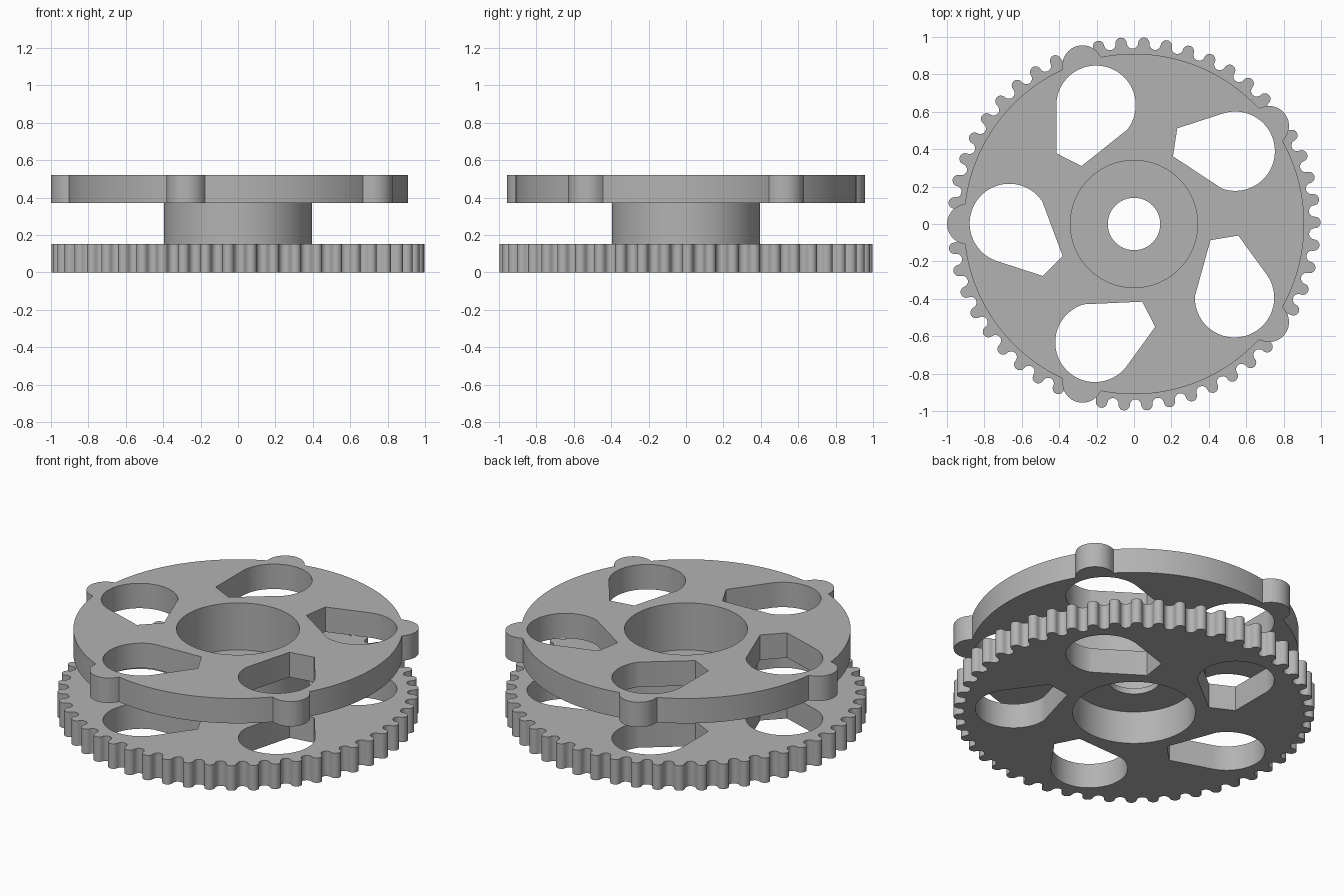
import bpy, bmesh, math
from math import sin, cos, pi, radians, sqrt
from mathutils import Vector

if "Cube" in bpy.data.objects:
    bpy.data.objects.remove(bpy.data.objects["Cube"])

GREY = (0.45, 0.45, 0.45, 1.0)
metal = bpy.data.materials.new("plain grey")
metal.diffuse_color = GREY
metal.use_nodes = True
metal.node_tree.nodes["Principled BSDF"].inputs["Base Color"].default_value = GREY

ARMS = 5            # windows and lobes
TEETH = 50
BORE, HUB = 0.34, 0.395
PLATE = 0.152       # plate thickness
TOP = 0.522         # overall height


def arc(cx, cy, r, a0, a1, n):
    """Points along an arc, angles in radians."""
    return [(cx + r * cos(a0 + (a1 - a0) * i / n),
             cy + r * sin(a0 + (a1 - a0) * i / n)) for i in range(n + 1)]


def circle(r, n=128):
    return arc(0, 0, r, 0, 2 * pi, n)[:-1]


def rotate(points, a):
    return [(x * cos(a) - y * sin(a), x * sin(a) + y * cos(a)) for x, y in points]


def finish(obj):
    """Weld, fix normals, colour and shade."""
    bm = bmesh.new()
    bm.from_mesh(obj.data)
    bmesh.ops.remove_doubles(bm, verts=bm.verts, dist=1e-5)
    bmesh.ops.recalc_face_normals(bm, faces=bm.faces)
    bm.to_mesh(obj.data)
    bm.free()
    obj.data.materials.clear()
    obj.data.materials.append(metal)
    bpy.ops.object.select_all(action='DESELECT')
    obj.select_set(True)
    bpy.context.view_layer.objects.active = obj
    bpy.ops.object.shade_smooth_by_angle(angle=radians(30))


def plate(name, loops, z0, z1):
    """Extrude an outline with holes between two heights."""
    curve = bpy.data.curves.new(name, 'CURVE')
    curve.dimensions = '2D'
    curve.fill_mode = 'BOTH'
    curve.extrude = (z1 - z0) / 2
    for loop in loops:
        s = curve.splines.new('POLY')
        s.points.add(len(loop) - 1)
        for p, (x, y) in zip(s.points, loop):
            p.co = (x, y, 0, 1)
        s.use_cyclic_u = True
    obj = bpy.data.objects.new(name, curve)
    bpy.context.collection.objects.link(obj)
    bpy.ops.object.select_all(action='DESELECT')
    obj.select_set(True)
    bpy.context.view_layer.objects.active = obj
    bpy.ops.object.convert(target='MESH')
    obj = bpy.context.view_layer.objects.active
    obj.name = name
    for v in obj.data.vertices:
        v.co.z += (z0 + z1) / 2
    finish(obj)


def lathe(name, profile, n=128):
    """Revolve a closed (radius, height) profile around z."""
    bm = bmesh.new()
    vs = [bm.verts.new((r, 0, z)) for r, z in profile]
    es = [bm.edges.new((vs[i - 1], vs[i])) for i in range(len(vs))]
    bmesh.ops.spin(bm, geom=vs + es, axis=(0, 0, 1), cent=(0, 0, 0),
                   angle=2 * pi, steps=n, use_merge=True)
    me = bpy.data.meshes.new(name)
    bm.to_mesh(me)
    bm.free()
    obj = bpy.data.objects.new(name, me)
    bpy.context.collection.objects.link(obj)
    finish(obj)


# Teardrop windows shared by both plates
window = [(-0.28, 0.31), (-0.415, 0.378)]
window += arc(-0.203, 0.635, 0.212, pi, radians(-38), 48)
windows = [rotate(window, 2 * pi * k / ARMS) for k in range(ARMS)]

# Toothed plate: alternating round teeth and round valleys
PITCH_R = 0.968
step = 2 * pi / TEETH
rad = PITCH_R * sin(step / 4)
gear = []
for k in range(TEETH):
    a = k * step + radians(0.5)
    tooth = arc(PITCH_R, 0, rad, -pi / 2, pi / 2, 10)
    valley = arc(PITCH_R, 0, rad, 3 * pi / 2, pi / 2, 10)
    gear += rotate(tooth, a)
    gear += rotate(valley, a + step / 2)[1:-1]
plate("toothed_plate", [gear, circle(BORE)] + windows, 0, PLATE)

# Lobed plate: disc with five round lobes on the rim
DISC_R, LOBE_C, LOBE_R = 0.91, 0.892, 0.107


def rim(a):
    sector = 2 * pi / ARMS
    phi = (a - pi + sector / 2) % sector - sector / 2
    d = LOBE_R ** 2 - (LOBE_C * sin(phi)) ** 2
    return max(DISC_R, LOBE_C * cos(phi) + sqrt(d)) if d > 0 else DISC_R


N = 900
lobed = [(rim(2 * pi * i / N) * cos(2 * pi * i / N),
          rim(2 * pi * i / N) * sin(2 * pi * i / N)) for i in range(N)]
plate("lobed_plate", [lobed, circle(BORE)] + windows, TOP - PLATE, TOP)

# Hub between the plates, with a thin web around the small bore
lathe("hub", [(BORE, PLATE), (BORE, 0.20), (0.14, 0.20), (0.14, 0.235),
              (BORE, 0.235), (BORE, TOP - PLATE), (HUB, TOP - PLATE), (HUB, PLATE)])
